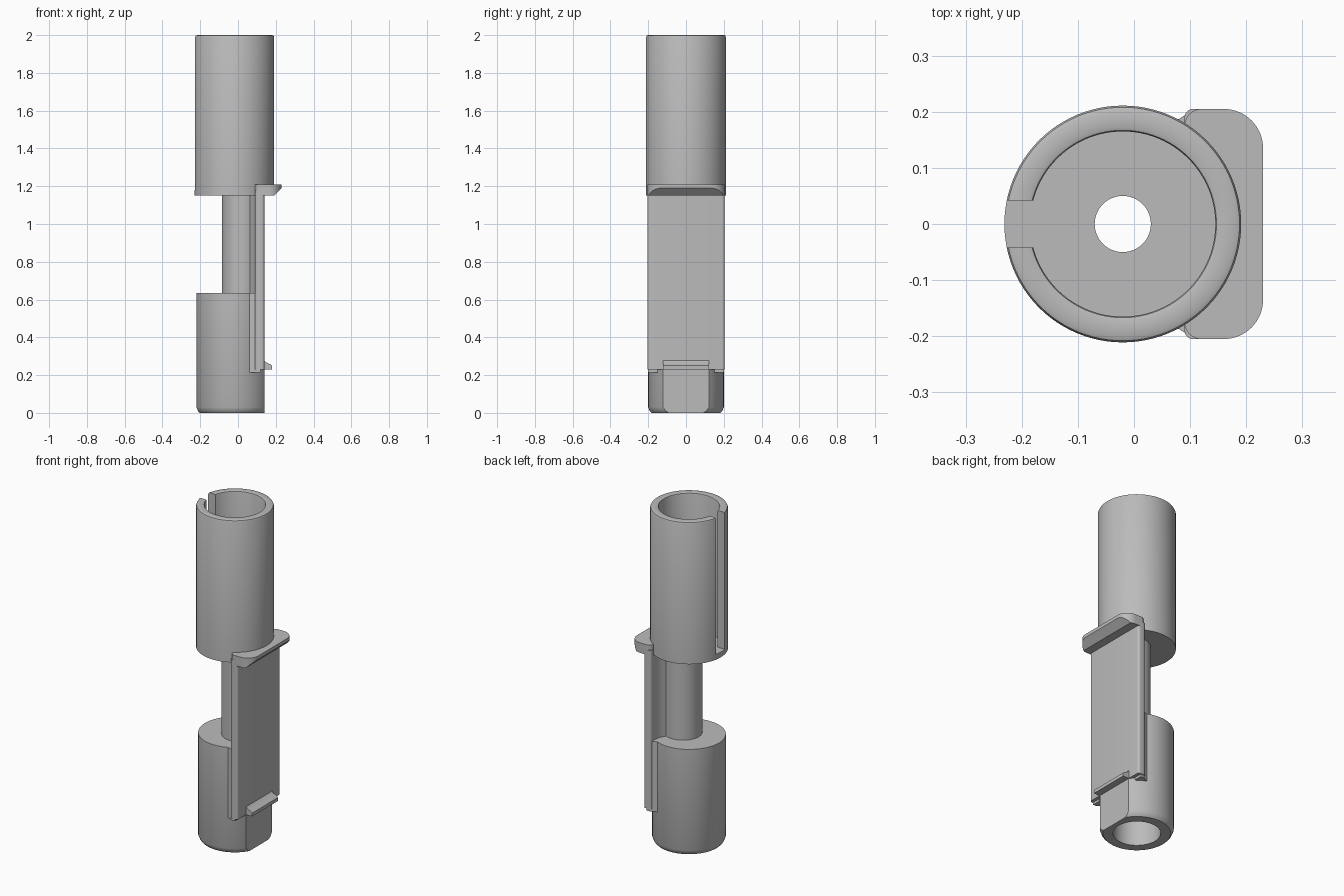
import bpy, bmesh, math
from mathutils import Vector

if "Cube" in bpy.data.objects:
    bpy.data.objects.remove(bpy.data.objects["Cube"], do_unlink=True)

AXIS_X = -0.02   # shared axis of both sockets

grey = bpy.data.materials.new("plain grey")
grey.use_nodes = True
grey.diffuse_color = (0.5, 0.5, 0.5, 1)
grey.node_tree.nodes["Principled BSDF"].inputs["Base Color"].default_value = (0.5, 0.5, 0.5, 1)


def finish(name, bm):
    bmesh.ops.recalc_face_normals(bm, faces=bm.faces)
    me = bpy.data.meshes.new(name)
    bm.to_mesh(me)
    bm.free()
    me.materials.append(grey)
    ob = bpy.data.objects.new(name, me)
    bpy.context.collection.objects.link(ob)
    return ob


def lathe(profile, steps=96):
    """Spin a closed (radius, z) outline round the socket axis."""
    bm = bmesh.new()
    verts = [bm.verts.new((AXIS_X + r, 0, z)) for r, z in profile]
    edges = [bm.edges.new((v, verts[i - 1])) for i, v in enumerate(verts)]
    bmesh.ops.spin(bm, geom=verts + edges, cent=(AXIS_X, 0, 0), axis=(0, 0, 1),
                   angle=math.tau, steps=steps, use_merge=True)
    bmesh.ops.remove_doubles(bm, verts=bm.verts, dist=1e-5)
    return bm


def prism(points, low, high, along="z"):
    """Extrude an outline: (x, y) along z, or (x, z) along y."""
    bm = bmesh.new()
    place = (lambda a, b: (a, b, low)) if along == "z" else (lambda a, b: (a, low, b))
    face = bm.faces.new([bm.verts.new(place(a, b)) for a, b in points])
    ext = bmesh.ops.extrude_face_region(bm, geom=[face])
    move = Vector((0, 0, high - low)) if along == "z" else Vector((0, high - low, 0))
    bmesh.ops.translate(bm, vec=move, verts=[g for g in ext["geom"] if isinstance(g, bmesh.types.BMVert)])
    return bm


def mirrored(half):
    return half + [(x, -y) for x, y in reversed(half)]


def arc(cx, cy, r, start, end, n=10):
    angles = [math.radians(start + (end - start) * i / n) for i in range(n + 1)]
    return [(cx + r * math.cos(a), cy + r * math.sin(a)) for a in angles]


def slice_off(bm, point, normal):
    """Cut away everything on the normal side and cap the cut."""
    geom = bm.verts[:] + bm.edges[:] + bm.faces[:]
    cut = bmesh.ops.bisect_plane(bm, geom=geom, plane_co=point, plane_no=normal, clear_outer=True)
    rim = [g for g in cut["geom_cut"] if isinstance(g, bmesh.types.BMEdge)]
    bmesh.ops.holes_fill(bm, edges=rim, sides=0)


def subtract(ob, cutter):
    mod = ob.modifiers.new("cut", "BOOLEAN")
    mod.operation = "DIFFERENCE"
    mod.solver = "EXACT"
    mod.object = cutter
    cutter.hide_render = True
    cutter.hide_set(True)


parts = []

# Upper socket: open cup with a drilled floor and a long slot
upper = finish("upper_socket", lathe([
    (0.05, 1.15), (0.211, 1.15), (0.211, 1.99), (0.208, 1.997), (0.201, 2.0),
    (0.172, 2.0), (0.167, 1.998), (0.165, 1.992), (0.165, 1.18), (0.05, 1.18)]))
slot = finish("slot_cutter", prism(
    [(-0.3, -0.042), (-0.1, -0.042), (-0.1, 0.042), (-0.3, 0.042)], 1.181, 2.1))
subtract(upper, slot)
parts.append(upper)

# Lower socket: open below, chamfered rim, one flat side
bm = lathe([(0.129, 0), (0.183, 0), (0.192, 0.01), (0.2, 0.03), (0.2, 0.635),
            (0.05, 0.635), (0.05, 0.56), (0.129, 0.56)])
slice_off(bm, (0.139, 0, 0), (1, 0, 0))
parts.append(finish("lower_socket", bm))

# Clearance for the bores through the neck and plate
core = finish("bore_cutter", lathe([(0.0001, -0.1), (0.132, -0.1), (0.132, 0.559),
                                    (0.0505, 0.559), (0.0505, 1.3), (0.0001, 1.3)]))

# Neck: round rod flaring into the plate
neck_half = arc(0.02, 0, 0.105, 180, 65, 24) + [(0.075, 0.112), (0.085, 0.132), (0.09, 0.16), (0.091, 0.19), (0.1, 0.195)]
neck = finish("neck", prism(mirrored(neck_half)[:-1], 0.63, 1.16))
subtract(neck, core)
parts.append(neck)

# Back plate with rounded long edges
plate_half = [(0.09, 0.19)] + arc(0.105, 0.19, 0.015, 180, 90, 5) [1:] + arc(0.125, 0.19, 0.015, 90, 0, 6)
plate = finish("back_plate", prism(mirrored(plate_half), 0.23, 1.18))
subtract(plate, core)
parts.append(plate)

# Flares joining the lower socket to the plate edges
for side, name in ((1, "left_flare"), (-1, "right_flare")):
    outline = [(0.055, 0.17), (0.06, 0.183), (0.08, 0.187), (0.1, 0.2), (0.12, 0.2), (0.12, 0.15)]
    parts.append(finish(name, prism([(x, y * side) for x, y in outline], 0.215, 0.635)))

# Upper ledge: rounded outline with a sloped underside
ledge_half = arc(0.12, 0.175, 0.03, 180, 90) + arc(0.16, 0.135, 0.07, 90, 0, 16)
bm = prism(mirrored(ledge_half), 1.15, 1.21)
slice_off(bm, (0.19, 0, 1.15), (1, 0, -1))
ledge = finish("upper_ledge", bm)
subtract(ledge, finish("ledge_clearance", lathe(
    [(0.0001, 1.1), (0.19, 1.1), (0.19, 1.3), (0.0001, 1.3)])))
parts.append(ledge)

# Small catch at the foot of the plate
parts.append(finish("lower_catch", prism(
    [(0.13, 0.23), (0.18, 0.23), (0.18, 0.25), (0.172, 0.257), (0.148, 0.268), (0.14, 0.278), (0.13, 0.278)],
    -0.123, 0.123, "y")))

# Smooth round surfaces, keep edges crisp
for ob in parts:
    bpy.ops.object.select_all(action="DESELECT")
    ob.select_set(True)
    bpy.context.view_layer.objects.active = ob
    for mod in list(ob.modifiers):
        bpy.ops.object.modifier_apply(modifier=mod.name)
    bpy.ops.object.shade_smooth_by_angle(angle=math.radians(30))
for ob in [o for o in bpy.data.objects if o.name.endswith(("_cutter", "_clearance"))]:
    bpy.data.objects.remove(ob, do_unlink=True)
